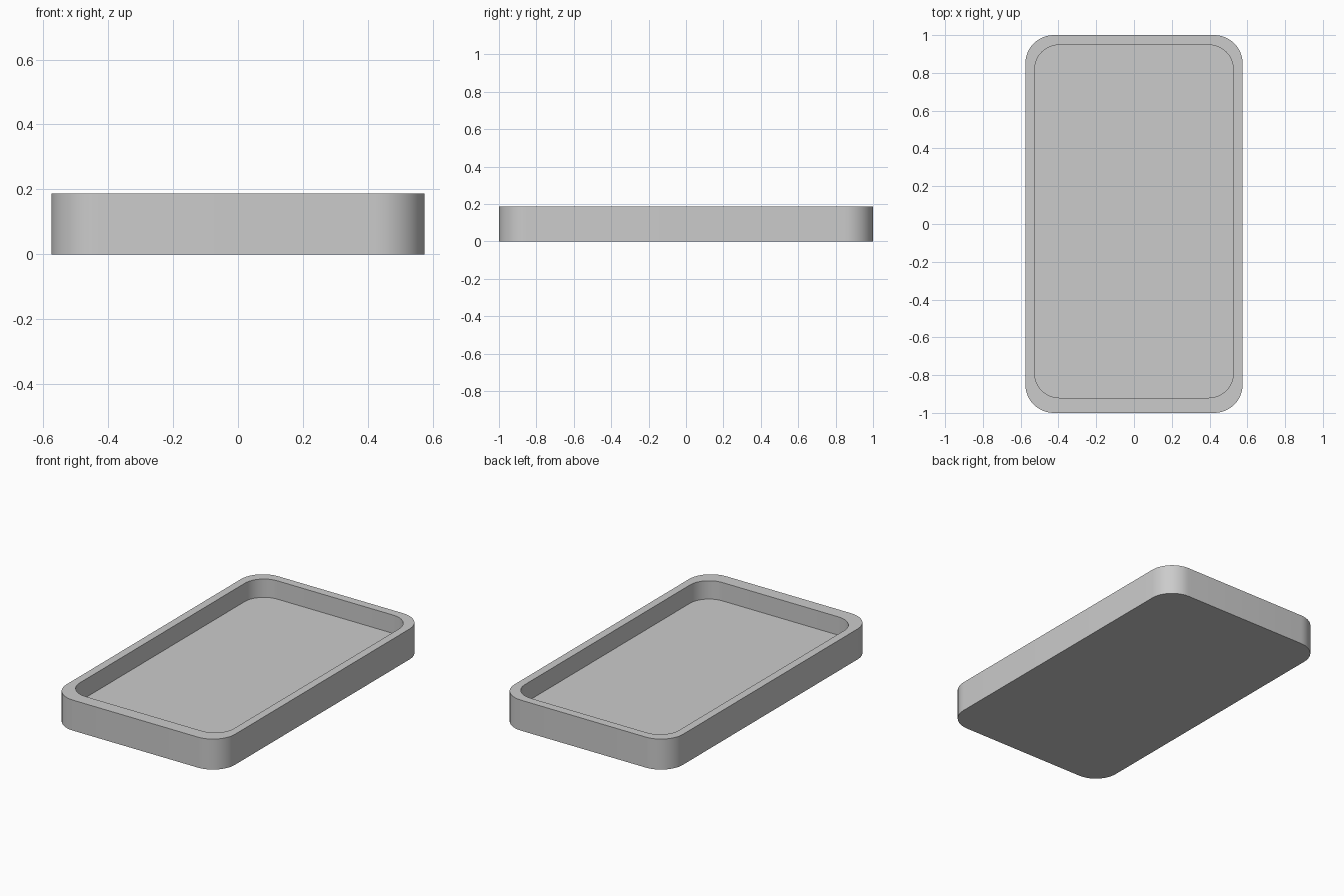
import bpy, bmesh
from math import sin, cos, pi

if "Cube" in bpy.data.objects:
    bpy.data.objects.remove(bpy.data.objects["Cube"])

SEG = 12              # segments per rounded corner
HEIGHT, FLOOR = 0.188, 0.075


def ring(bm, x, y0, y1, r, z):
    """Rounded rectangle of vertices at height z."""
    corners = [(x - r, y1 - r), (-x + r, y1 - r), (-x + r, y0 + r), (x - r, y0 + r)]
    verts = []
    for k, (cx, cy) in enumerate(corners):
        for i in range(SEG + 1):
            a = (k + i / SEG) * pi / 2
            verts.append(bm.verts.new((cx + r * cos(a), cy + r * sin(a), z)))
    return verts


def bridge(bm, a, b):
    n = len(a)
    for i in range(n):
        j = (i + 1) % n
        bm.faces.new((a[i], a[j], b[j], b[i]))


bm = bmesh.new()
outer = (0.575, -1.0, 1.0, 0.15)
inner = (0.526, -0.92, 0.948, 0.13)   # recess sits slightly toward the back

# underside, outer wall, rim, recess wall, recess floor
rings = [ring(bm, *outer, 0), ring(bm, *outer, HEIGHT),
         ring(bm, *inner, HEIGHT), ring(bm, *inner, FLOOR)]
for lower, upper in zip(rings, rings[1:]):
    bridge(bm, lower, upper)
bm.faces.new(rings[0][::-1])
bm.faces.new(rings[-1])
bmesh.ops.recalc_face_normals(bm, faces=bm.faces)

mesh = bpy.data.meshes.new("tray")
bm.to_mesh(mesh)
bm.free()
tray = bpy.data.objects.new("tray", mesh)
bpy.context.collection.objects.link(tray)
bpy.context.view_layer.objects.active = tray
tray.select_set(True)
bpy.ops.object.shade_smooth_by_angle()
